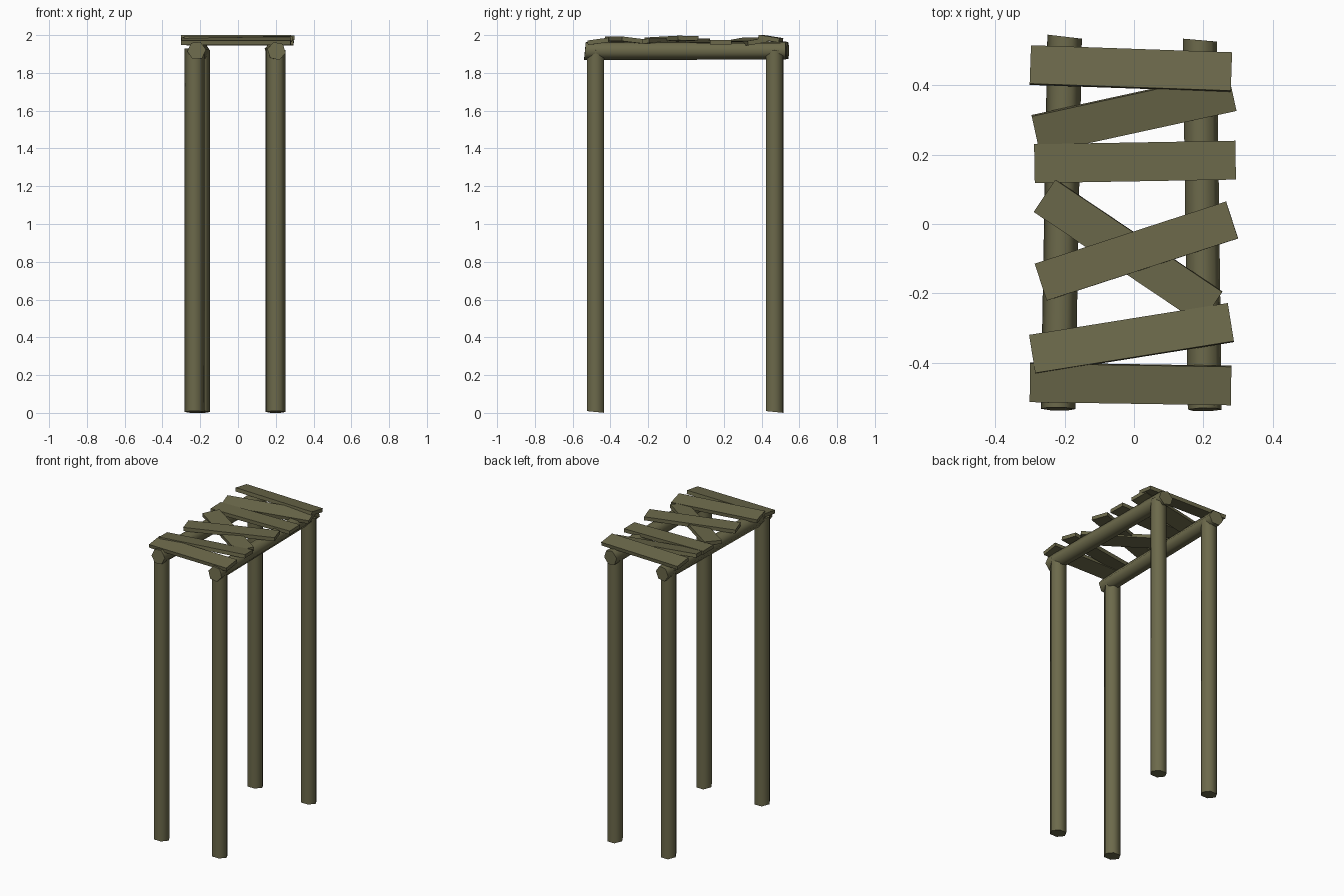
import bpy, bmesh, math
from mathutils import Vector, Matrix

if "Cube" in bpy.data.objects:
    bpy.data.objects.remove(bpy.data.objects["Cube"])

wood = bpy.data.materials.new("olive weathered wood")
wood.diffuse_color = (0.15, 0.142, 0.07, 1)
wood.use_nodes = True
wood.node_tree.nodes["Principled BSDF"].inputs["Base Color"].default_value = wood.diffuse_color


def finish(bm, name, smooth):
    bmesh.ops.recalc_face_normals(bm, faces=bm.faces[:])
    me = bpy.data.meshes.new(name)
    bm.to_mesh(me)
    bm.free()
    me.materials.append(wood)
    ob = bpy.data.objects.new(name, me)
    bpy.context.collection.objects.link(ob)
    if smooth:
        for p in me.polygons:
            p.use_smooth = True
        me.set_sharp_from_angle(angle=math.radians(65))
    return ob


def log(name, start, end, radius, spin, slant=0.1):
    """Six-sided log between two points with slightly slanted ends."""
    start, end = Vector(start), Vector(end)
    axis = end - start
    bm = bmesh.new()
    bmesh.ops.create_cone(bm, cap_ends=True, segments=6, radius1=radius,
                          radius2=radius, depth=axis.length)
    bmesh.ops.rotate(bm, verts=bm.verts[:], matrix=Matrix.Rotation(math.radians(spin), 3, 'Z'))
    for v in bm.verts:
        v.co.z += slant * (v.co.x if v.co.z > 0 else v.co.y)
    turn = axis.to_track_quat('Z', 'Y').to_matrix().to_4x4()
    bm.transform(Matrix.Translation((start + end) / 2) @ turn)
    return finish(bm, name, True)


def plank(name, x, y, z, yaw, tilt, roll=0.0):
    """Flat board across the rails: yaw in plan, tilt about its length."""
    bm = bmesh.new()
    bmesh.ops.create_cube(bm, size=1)
    bm.transform(Matrix.Translation((x, y, z))
                 @ Matrix.Rotation(math.radians(yaw), 4, 'Z')
                 @ Matrix.Rotation(math.radians(roll), 4, 'Y')
                 @ Matrix.Rotation(math.radians(tilt), 4, 'X')
                 @ Matrix.Diagonal((0.58, 0.112, 0.024, 1)))
    return finish(bm, name, False)


# Four legs
for side, x, y in (("front_left", -0.23, -0.48), ("front_right", 0.2, -0.478),
                   ("back_left", -0.2, 0.47), ("back_right", 0.198, 0.468)):
    log(side + "_leg", (x, y, 0.005), (x, y, 1.925), 0.052, 30)

# Two rails running front to back
log("left_rail", (-0.219, -0.533, 1.918), (-0.2, 0.54, 1.918), 0.05, 25)
log("right_rail", (0.204, -0.535, 1.916), (0.19, 0.53, 1.918), 0.05, 42)

# Crooked top planks, back to front: x, y, z, yaw, tilt, roll
for i, p in enumerate(((-0.009, 0.448, 1.981, -2.0, -9, 0),
                       (0.0, 0.32, 1.967, 12.3, 10, 0),
                       (0.003, 0.179, 1.963, 1.0, 0, 0),
                       (-0.017, -0.08, 1.966, -33.9, 4, 0),
                       (0.007, -0.078, 1.979, 18.0, -1, -1),
                       (-0.007, -0.33, 1.974, 9.1, -7, 0),
                       (-0.01, -0.461, 1.967, -0.9, 8, 0))):
    plank(f"top_plank_{i + 1}", *p)
